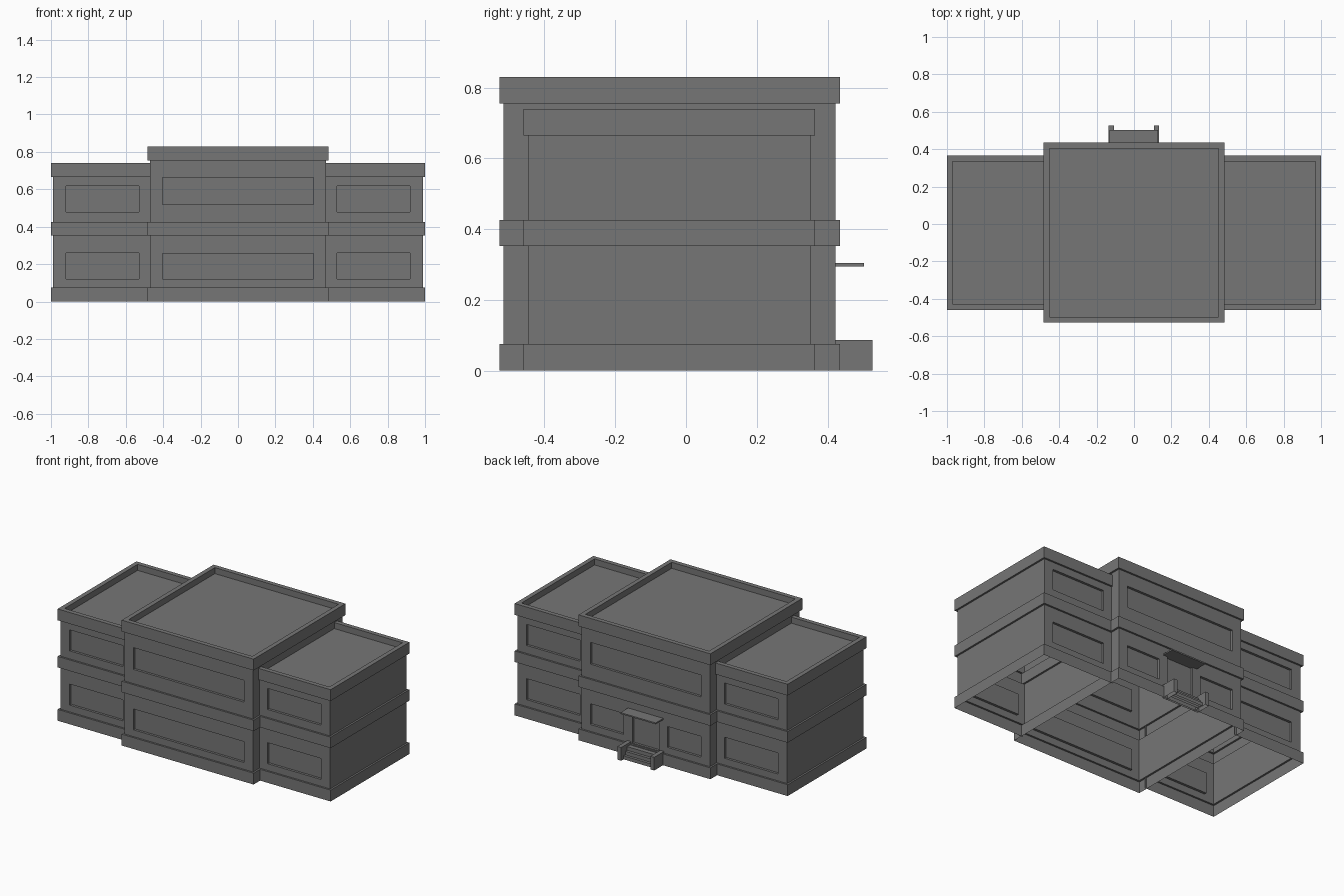
import bpy, bmesh

if "Cube" in bpy.data.objects:
    bpy.data.objects.remove(bpy.data.objects["Cube"])

OUT, LIP, DEPTH = 0.012, -0.018, 0.016

grey = bpy.data.materials.new("dark_grey")
grey.diffuse_color = (0.18, 0.18, 0.18, 1)
grey.use_nodes = True
grey.node_tree.nodes["Principled BSDF"].inputs["Base Color"].default_value = grey.diffuse_color


def obj_from(bm, name):
    bmesh.ops.recalc_face_normals(bm, faces=bm.faces)
    me = bpy.data.meshes.new(name)
    bm.to_mesh(me)
    bm.free()
    me.materials.append(grey)
    ob = bpy.data.objects.new(name, me)
    bpy.context.collection.objects.link(ob)
    return ob


def add_box(bm, x0, x1, y0, y1, z0, z1):
    vs = bmesh.ops.create_cube(bm, size=1)["verts"]
    for v in vs:
        v.co.x = x1 if v.co.x > 0 else x0
        v.co.y = y1 if v.co.y > 0 else y0
        v.co.z = z1 if v.co.z > 0 else z0


def boxes(name, dims):
    bm = bmesh.new()
    for d in dims:
        add_box(bm, *d)
    return obj_from(bm, name)


def delete_faces(ob, test):
    bm = bmesh.new()
    bm.from_mesh(ob.data)
    bmesh.ops.delete(bm, geom=[f for f in bm.faces if test(f)], context="FACES")
    bm.to_mesh(ob.data)
    bm.free()


def on_ground(f):
    return all(v.co.z < 1e-4 for v in f.verts)


def shell(name, x0, x1, y0, y1, top, openings, inner=None):
    """Stepped wall profile lofted round a rectangle, open underneath.
    inner: x of the plane where a wing meets the centre block."""
    prof = [(0, OUT), (0.075, OUT), (0.075, 0), (0.353, 0), (0.353, OUT),
            (0.426, OUT), (0.426, 0), (top - 0.075, 0), (top - 0.075, OUT),
            (top, OUT), (top, LIP), (top - 0.04, LIP)]
    bm = bmesh.new()
    rings = []
    for z, o in prof:
        a = x0 if inner == x0 else x0 - o
        b = x1 if inner == x1 else x1 + o
        rings.append([bm.verts.new(p) for p in (
            (a, y0 - o, z), (b, y0 - o, z), (b, y1 + o, z), (a, y1 + o, z))])
    for r, s in zip(rings, rings[1:]):
        for i in range(4):
            j = (i + 1) % 4
            # wing end against the centre block is one separate polygon
            if inner is not None and abs(r[i].co.x - inner) < 1e-6 and abs(r[j].co.x - inner) < 1e-6:
                continue
            bm.faces.new((r[i], r[j], s[j], s[i]))
    if inner is not None:
        i, j = (0, 3) if inner == x0 else (1, 2)
        bm.faces.new([r[i] for r in rings] + [r[j] for r in reversed(rings)])
    bm.faces.new(rings[0])
    bm.faces.new(rings[-1])
    ob = obj_from(bm, name)

    # recessed windows and door
    cutter = boxes(name + "_cutter", [
        (a, b, *((y0 - 0.1, y0 + DEPTH) if side < 0 else (y1 - DEPTH, y1 + 0.1)), c, d)
        for side, a, b, c, d in openings])
    mod = ob.modifiers.new("openings", "BOOLEAN")
    mod.operation, mod.solver, mod.object = "DIFFERENCE", "EXACT", cutter
    bpy.context.view_layer.objects.active = ob
    bpy.ops.object.modifier_apply(modifier=mod.name)
    bpy.data.objects.remove(cutter)

    # open the underside and the hidden wing end
    delete_faces(ob, lambda f: on_ground(f) or (
        inner is not None and all(abs(v.co.x - inner) < 1e-4 for v in f.verts)))


# Centre block: wide windows, plus a door between two short windows at the back
W = 0.405
shell("centre_block", -0.471, 0.471, -0.515, 0.423, 0.83, [
    (-1, -W, W, 0.12, 0.258), (-1, -W, W, 0.52, 0.664), (1, -W, W, 0.52, 0.664),
    (1, -W, -0.16, 0.12, 0.258), (1, 0.16, W, 0.12, 0.258),
    (1, -0.097, 0.097, 0.08, 0.295)])

# Side wings
for s, label in ((1, "right_wing"), (-1, "left_wing")):
    xa, xb = sorted((s * 0.471, s * 0.988))
    wa, wb = sorted((s * 0.53, s * 0.92))
    shell(label, xa, xb, -0.447, 0.353, 0.74,
          [(f, wa, wb, z, z + 0.139) for f in (-1, 1) for z in (0.12, 0.479)],
          inner=s * 0.471)

# Entrance at the back: canopy, steps and side cheeks
boxes("door_canopy", [(-0.13, 0.128, 0.415, 0.503, 0.295, 0.304)])
steps = boxes("entrance_steps", [(-0.108, 0.106, 0.423, 0.465, 0, 0.07),
                                 (-0.108, 0.106, 0.465, 0.484, 0, 0.046),
                                 (-0.108, 0.106, 0.484, 0.502, 0, 0.023)])
cheeks = boxes("step_cheeks", [(-0.136, -0.108, 0.423, 0.527, 0, 0.087),
                               (0.106, 0.134, 0.423, 0.527, 0, 0.087)])
for ob in (steps, cheeks):
    delete_faces(ob, on_ground)
